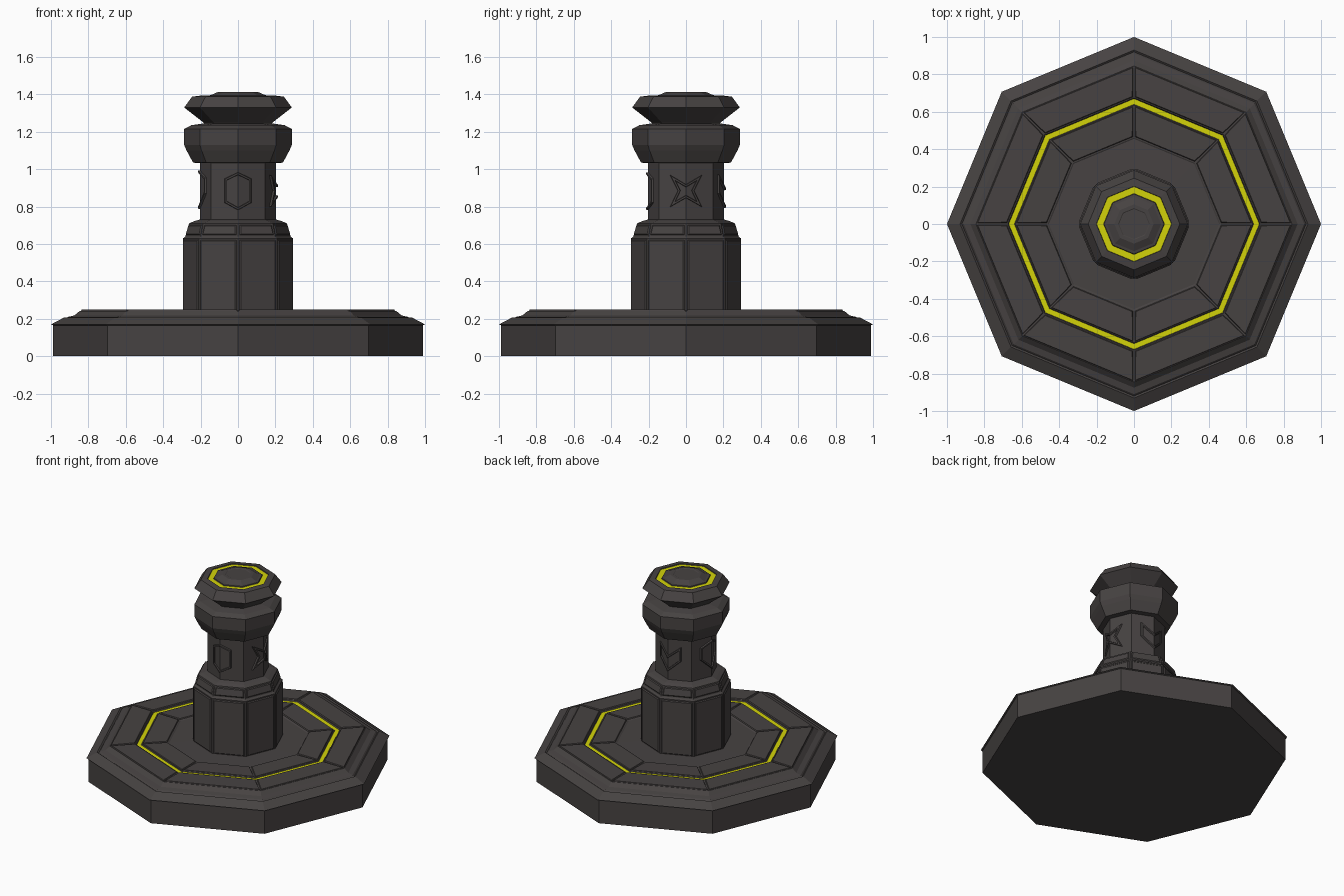
import bpy, bmesh, math
from math import cos, sin, pi

if "Cube" in bpy.data.objects:
    bpy.data.objects.remove(bpy.data.objects["Cube"])

def material(name, rgb):
    m = bpy.data.materials.new(name)
    m.diffuse_color = (*rgb, 1)
    m.use_nodes = True
    m.node_tree.nodes["Principled BSDF"].inputs["Base Color"].default_value = m.diffuse_color
    return m

STONE = material("dark stone", (0.062, 0.055, 0.054))
GLOW = material("yellow glow", (0.65, 0.65, 0.003))

def finish(bm, name):
    bmesh.ops.recalc_face_normals(bm, faces=bm.faces)
    me = bpy.data.meshes.new(name)
    bm.to_mesh(me)
    bm.free()
    me.materials.append(STONE)
    me.materials.append(GLOW)
    ob = bpy.data.objects.new(name, me)
    bpy.context.collection.objects.link(ob)
    return ob

def octagon_lathe(name, profile, glow=(), panels=(), gap=0.012, rise=0.006):
    """Eight-sided turned part; glow / panels pick profile segments."""
    bm = bmesh.new()
    rings = [[bm.verts.new((r * cos(k * pi / 4), r * sin(k * pi / 4), z))
              for k in range(8)] for r, z in profile]
    bm.faces.new(rings[0][::-1])
    bm.faces.new(rings[-1])
    raised = []
    for s in range(len(rings) - 1):
        a, b = rings[s], rings[s + 1]
        for k in range(8):
            n = (k + 1) % 8
            f = bm.faces.new((a[k], a[n], b[n], b[k]))
            f.material_index = 1 if s in glow else 0
            if s in panels:
                raised.append(f)
    bmesh.ops.recalc_face_normals(bm, faces=bm.faces)
    if raised:
        # narrow seam, then a raised bevelled panel
        bmesh.ops.inset_individual(bm, faces=raised, thickness=gap * 0.6, depth=0)
        bmesh.ops.inset_individual(bm, faces=raised, thickness=gap * 0.4, depth=rise)
    return finish(bm, name)

# stepped octagonal base with a recessed glowing ring
octagon_lathe("base", [
    (0.988, 0), (0.988, 0.165), (1.0, 0.17), (0.93, 0.207), (0.92, 0.2),
    (0.91, 0.21), (0.875, 0.218), (0.845, 0.243), (0.675, 0.244), (0.67, 0.236),
    (0.64, 0.236), (0.635, 0.24), (0.462, 0.238), (0.455, 0.234), (0.27, 0.236)],
    glow=[9], panels=[7, 11])

# pedestal with panelled sides and shoulder
octagon_lathe("pedestal", [
    (0.294, 0.23), (0.294, 0.63), (0.282, 0.64), (0.262, 0.71),
    (0.235, 0.722), (0.19, 0.735)], panels=[0, 2], gap=0.02)

# neck
octagon_lathe("neck", [(0.203, 0.70), (0.203, 1.06)])

# collar
octagon_lathe("collar", [
    (0.18, 1.03), (0.24, 1.035), (0.275, 1.10), (0.288, 1.13), (0.288, 1.215),
    (0.25, 1.235), (0.18, 1.245)])

# flared cap with glowing ring and button
octagon_lathe("cap", [
    (0.16, 1.225), (0.185, 1.25), (0.288, 1.33), (0.245, 1.388), (0.202, 1.393),
    (0.2, 1.388), (0.163, 1.388), (0.16, 1.394), (0.145, 1.396), (0.105, 1.414),
    (0.085, 1.414), (0.08, 1.411)], glow=[5])

def emblem(name, half, angle):
    """Raised frame folded round a neck corner; half outline runs top to bottom."""
    outline = half + [(-u, z) for u, z in half[-2:0:-1]]
    n = len(outline)
    area = sum(outline[i][0] * outline[(i + 1) % n][1]
               - outline[(i + 1) % n][0] * outline[i][1] for i in range(n))
    side = 1 if area > 0 else -1

    def inward(d):
        pts = []
        for i in range(n):
            (ax, az), (bx, bz), (cx, cz) = outline[i - 1], outline[i], outline[(i + 1) % n]
            l1, l2 = math.hypot(bx - ax, bz - az), math.hypot(cx - bx, cz - bz)
            n1 = (-(bz - az) / l1 * side, (bx - ax) / l1 * side)
            n2 = (-(cz - bz) / l2 * side, (cx - bx) / l2 * side)
            q = d / (1 + n1[0] * n2[0] + n1[1] * n2[1])
            pts.append((bx + (n1[0] + n2[0]) * q, bz + (n1[1] + n2[1]) * q))
        return pts

    bm = bmesh.new()
    loops = []
    for d, lift in ((0, -0.005), (0.003, 0.01), (0.012, 0.01), (0.015, -0.005)):
        loop = []
        for u, z in inward(d):
            r = 0.203 - abs(u) * math.tan(pi / 8) + lift
            loop.append(bm.verts.new((r * cos(angle) - u * sin(angle),
                                      r * sin(angle) + u * cos(angle), z)))
        loops.append(loop)
    for j in range(4):
        a, b = loops[j], loops[(j + 1) % 4]
        for i in range(n):
            m = (i + 1) % n
            bm.faces.new((a[i], a[m], b[m], b[i]))
    finish(bm, name)

# one emblem on each side of the neck
emblem("front_emblem", [(0, 0.985), (0.072, 0.95), (0.072, 0.82), (0, 0.78)], -pi / 2)
emblem("right_emblem", [(0, 0.92), (0.088, 0.972), (0.045, 0.885),
                        (0.088, 0.795), (0, 0.845)], 0)
emblem("back_emblem", [(0, 0.905), (0.085, 0.975), (0.085, 0.87), (0, 0.79)], pi / 2)
emblem("left_emblem", [(0, 0.995), (0.085, 0.955), (0.085, 0.87), (0, 0.785)], pi)
